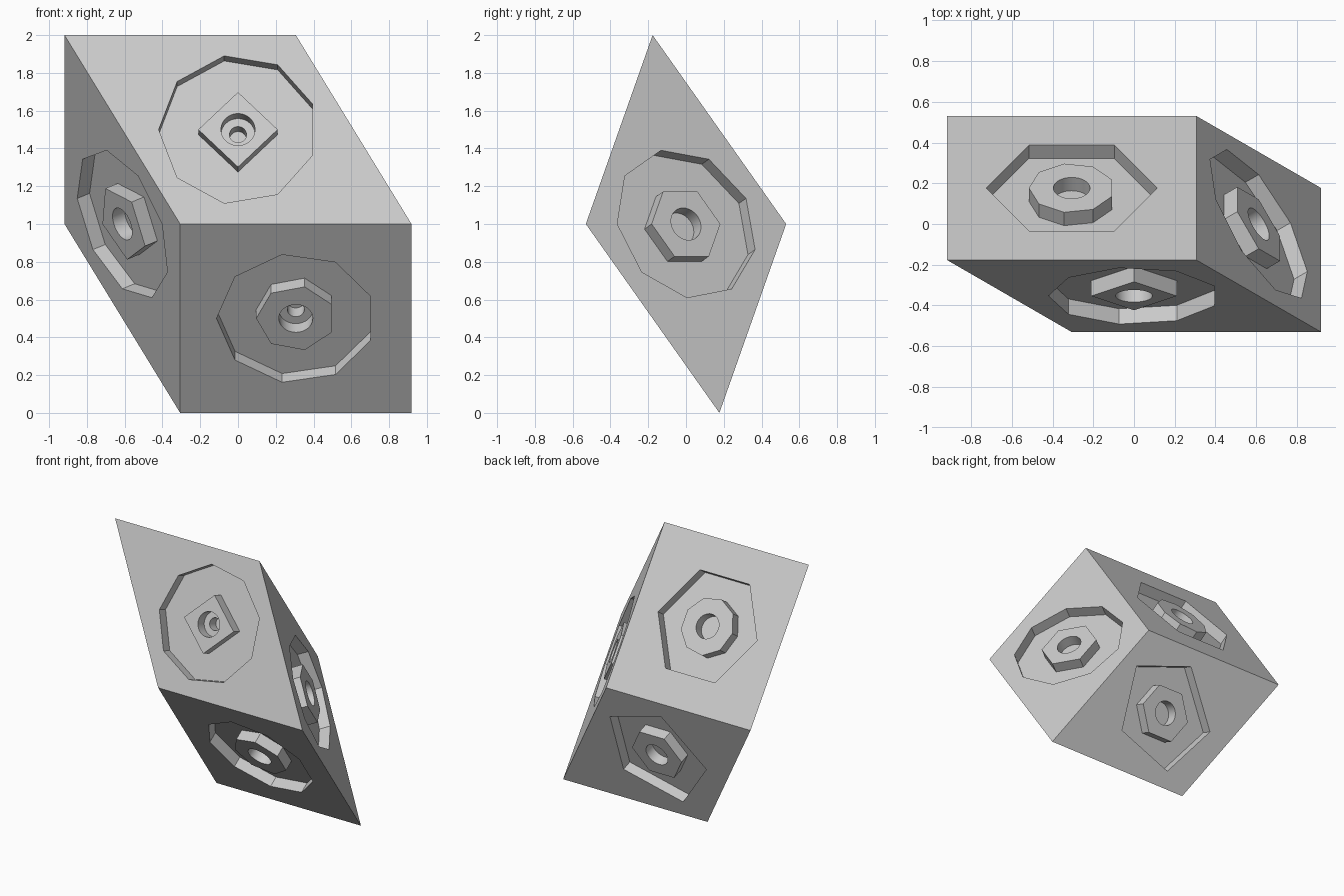
import bpy, bmesh, math
from mathutils import Vector, Matrix

cube = bpy.data.objects.get("Cube")
if cube:
    bpy.data.objects.remove(cube, do_unlink=True)

grey = bpy.data.materials.new("plain_grey")
grey.use_nodes = True
COLOUR = (0.6, 0.6, 0.6, 1)
grey.diffuse_color = COLOUR
grey.node_tree.nodes["Principled BSDF"].inputs["Base Color"].default_value = COLOUR

CENTRE = Vector((0, 0, 1))
A = Vector((math.sqrt(1.5), 0, 0))          # the three edges of the skewed block
B = Vector((0.6124, -0.3536, -1))
C = Vector((0, 0.7071, -1))
DEPTH, RECESS_R, BOSS_R, HOLE_R, BORE_R = 0.08, 0.42, 0.21, 0.09, 0.045


def make(name, bm):
    bmesh.ops.recalc_face_normals(bm, faces=bm.faces)
    mesh = bpy.data.meshes.new(name)
    bm.to_mesh(mesh)
    bm.free()
    mesh.materials.append(grey)
    obj = bpy.data.objects.new(name, mesh)
    bpy.context.collection.objects.link(obj)
    return obj


def prism(name, frame, sides, radius, low, high):
    """Regular prism along the frame's z, with a corner on the frame's x."""
    bm = bmesh.new()
    turn = [2 * math.pi * i / sides for i in range(sides)]
    ring = [bm.verts.new(frame @ Vector((radius * math.cos(t), radius * math.sin(t), low)))
            for t in turn]
    base = bm.faces.new(ring)
    axis = frame.to_3x3() @ Vector((0, 0, high - low))
    top = bmesh.ops.extrude_face_region(bm, geom=[base], use_keep_orig=True)["geom"]
    bmesh.ops.translate(bm, vec=axis, verts=[v for v in top if isinstance(v, bmesh.types.BMVert)])
    return make(name, bm)


def carve(obj, cutter):
    cutter.hide_render = True
    mod = obj.modifiers.new("carve", "BOOLEAN")
    mod.operation, mod.solver, mod.object = "DIFFERENCE", "EXACT", cutter
    bpy.context.view_layer.objects.active = obj
    bpy.ops.object.modifier_apply(modifier=mod.name)
    bpy.data.objects.remove(cutter, do_unlink=True)


def frame_at(offset, edge1, edge2, corner):
    n = edge1.cross(edge2).normalized()
    if n.dot(offset) < 0:
        n = -n
    m = Matrix((corner, n.cross(corner), n)).transposed().to_4x4()
    m.translation = CENTRE + offset
    return m


# Skewed block
bm = bmesh.new()
for i in (-0.5, 0.5):
    for j in (-0.5, 0.5):
        for k in (-0.5, 0.5):
            bm.verts.new(CENTRE + i * A + j * B + k * C)
bm.verts.ensure_lookup_table()
for quad in ("0132", "4576", "0154", "2376", "0264", "1375"):
    bm.faces.new([bm.verts[int(q)] for q in quad])
block = make("block", bm)

# Each side: name, offset, its edges, corner direction, recess and boss sides,
# boss corner sign, whether the hole is stepped
X = Vector((-1, 0, 0))
P = Vector((0.5, -math.sqrt(0.75), 0))
sides = [
    ("front_upper", -C / 2, A, B, X, 9, 4, 1, True),
    ("front_lower", B / 2, A, C, X, 9, 7, 1, True),
    ("back_upper", -B / 2, A, C, X, 6, 9, 1, False),
    ("back_lower", C / 2, A, B, X, 5, 6, 1, False),
    ("left", A / 2, B, C, P, 9, 6, 1, False),
    ("right", -A / 2, B, C, P, 9, 5, -1, False),
]
parts = [block]
for name, offset, e1, e2, corner, outer, inner, sign, stepped in sides:
    frame = frame_at(offset, e1, e2, corner)
    carve(block, prism("recess_cutter", frame, outer, RECESS_R, -DEPTH, DEPTH))
    if stepped:
        carve(block, prism("bore_cutter", frame, 32, BORE_R, -2 * DEPTH, 0))
    # Boss flush with the face, pierced by a round hole
    boss = prism(name + "_boss", frame_at(offset, e1, e2, corner * sign),
                 inner, BOSS_R, -DEPTH, 0)
    carve(boss, prism("hole_cutter", frame, 32, HOLE_R, -2 * DEPTH, DEPTH))
    parts.append(boss)

# Smooth round holes, sharp edges elsewhere
bpy.ops.object.select_all(action="DESELECT")
for obj in parts:
    obj.select_set(True)
bpy.context.view_layer.objects.active = block
bpy.ops.object.shade_smooth_by_angle(angle=math.radians(25))
